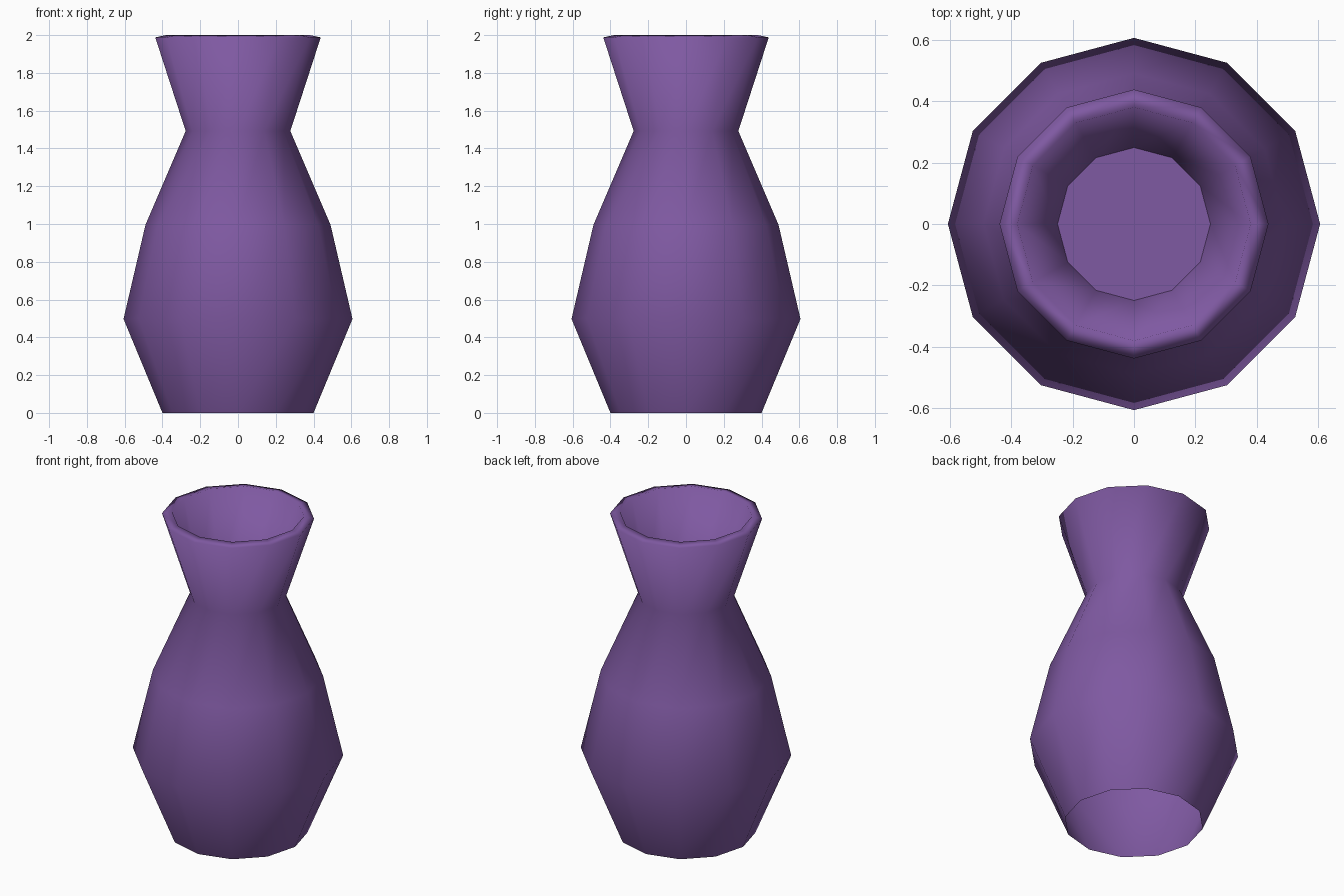
import bpy, bmesh, math

if "Cube" in bpy.data.objects:
    bpy.data.objects.remove(bpy.data.objects["Cube"])

SIDES = 12
# profile: radius, height - up the outside, over the lip, down into the neck cup
PROFILE = [(0.40, 0.0), (0.606, 0.4975), (0.49, 0.995), (0.277, 1.492),
           (0.438, 1.988), (0.38, 2.0), (0.249, 1.50)]

# glaze colour
mat = bpy.data.materials.new("purple_glaze")
mat.diffuse_color = (0.212, 0.1, 0.36, 1.0)
mat.use_nodes = True
mat.node_tree.nodes["Principled BSDF"].inputs["Base Color"].default_value = mat.diffuse_color

# vase body: stacked rings joined by smooth quads, open at the foot
bm = bmesh.new()
rings = []
for r, z in PROFILE:
    rings.append([bm.verts.new((r * math.cos(2 * math.pi * i / SIDES),
                                r * math.sin(2 * math.pi * i / SIDES), z))
                  for i in range(SIDES)])
for low, high in zip(rings, rings[1:]):
    for i in range(SIDES):
        j = (i + 1) % SIDES
        bm.faces.new((low[i], low[j], high[j], high[i])).smooth = True

# flat floor inside the neck, with a crisp edge
floor = bm.faces.new(rings[-1])
floor.smooth = False
for e in floor.edges:
    e.smooth = False

mesh = bpy.data.meshes.new("vase")
bm.to_mesh(mesh)
bm.free()
mesh.materials.append(mat)
vase = bpy.data.objects.new("vase", mesh)
bpy.context.collection.objects.link(vase)
